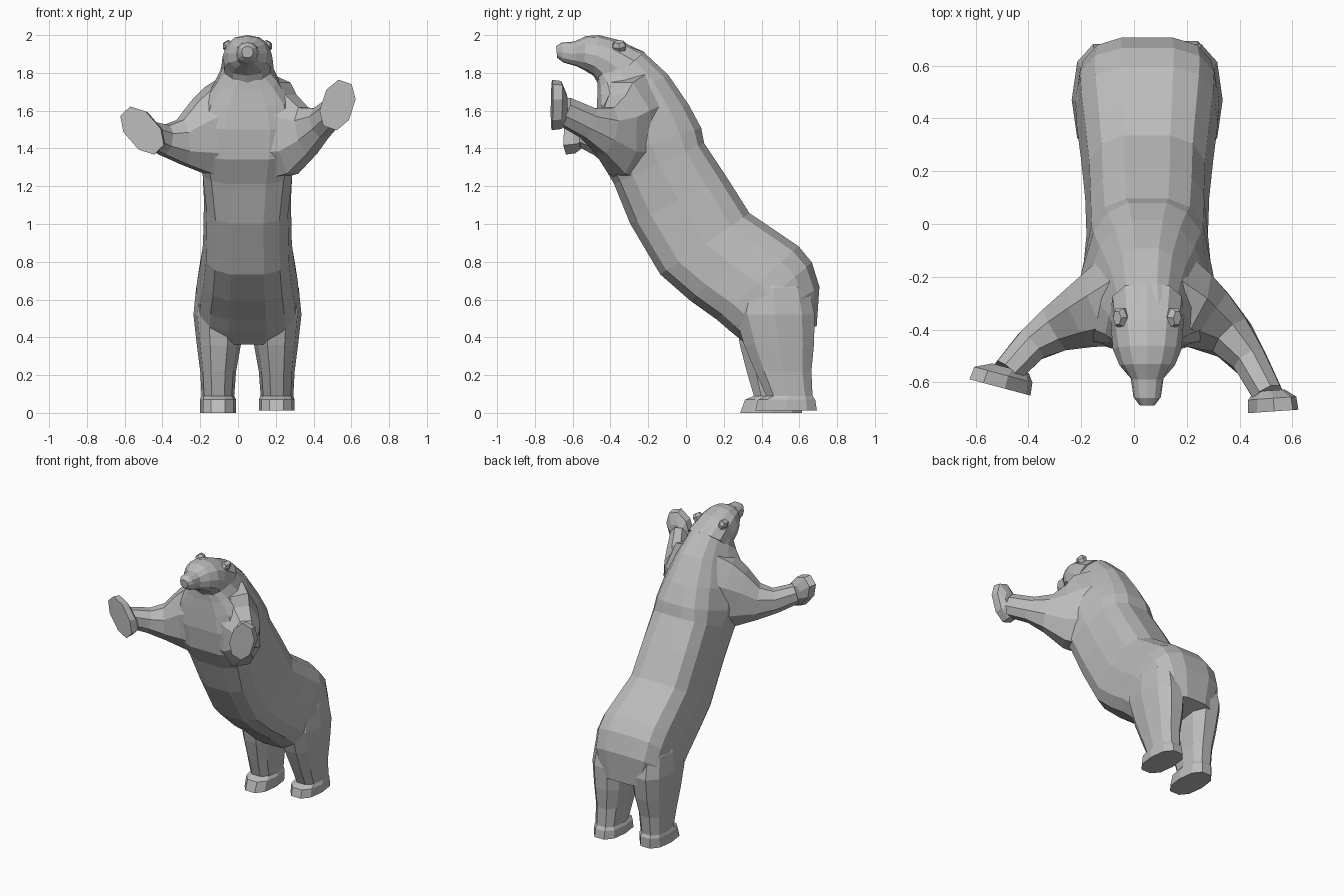
import bpy, bmesh
from math import sin, cos, pi, radians, copysign
from mathutils import Vector, Matrix

cube = bpy.data.objects.get("Cube")
if cube:
    bpy.data.objects.remove(cube, do_unlink=True)

fur = bpy.data.materials.new("grey fur")
fur.use_nodes = True
FUR = (0.5, 0.5, 0.5, 1)
fur.diffuse_color = FUR
fur.node_tree.nodes["Principled BSDF"].inputs["Base Color"].default_value = FUR
MID = 0.05  # x of the body's plane of symmetry


def finish(name, bm):
    bmesh.ops.recalc_face_normals(bm, faces=bm.faces)
    mesh = bpy.data.meshes.new(name)
    bm.to_mesh(mesh)
    bm.free()
    mesh.materials.append(fur)
    obj = bpy.data.objects.new(name, mesh)
    bpy.context.collection.objects.link(obj)
    return obj


def ring(center, u, v, n, power=1.0, turn=0.0, taper=0.0):
    """Closed, squared oval spanned by half axes u and v, narrowed towards v."""
    pts = []
    for i in range(n):
        a = 2 * pi * (i + turn) / n
        c, s = (copysign(abs(t) ** power, t) for t in (cos(a), sin(a)))
        pts.append(Vector(center) + u * c * (1 - taper * s) + v * s)
    return pts


def loft(name, rings):
    """Skin a list of equal rings and cap both ends."""
    bm = bmesh.new()
    rows = [[bm.verts.new(p) for p in r] for r in rings]
    n = len(rows[0])
    for a, b in zip(rows, rows[1:]):
        for i in range(n):
            j = (i + 1) % n
            bm.faces.new((a[i], a[j], b[j], b[i]))
    bm.faces.new(rows[0])
    bm.faces.new(rows[-1])
    return finish(name, bm)


def body_part(name, stations, n, power):
    """Loft sections given by back point, belly point, half width and taper."""
    rings = []
    for by, bz, fy, fz, half, taper in stations:
        back, belly = Vector((MID, by, bz)), Vector((MID, fy, fz))
        rings.append(ring((back + belly) / 2, Vector((half, 0, 0)),
                          (back - belly) / 2, n, power, 0, taper))
    return loft(name, rings)


# Head, from nose to nape
body_part("head", [
    (-.688, 1.94, -.682, 1.88, .03, 0),
    (-.66, 1.96, -.65, 1.855, .052, 0),
    (-.59, 1.966, -.58, 1.835, .062, 0),
    (-.53, 1.995, -.54, 1.815, .105, .1),
    (-.46, 2.0, -.49, 1.785, .13, .1),
    (-.36, 1.975, -.47, 1.75, .135, 0),
    (-.22, 1.91, -.46, 1.70, .14, -.1),
], 12, .85)

# Torso, from neck to rump
body_part("torso", [
    (-.36, 1.965, -.47, 1.76, .12, 0),
    (-.22, 1.91, -.47, 1.71, .145, .3),
    (-.09, 1.79, -.475, 1.62, .195, .4),
    (.02, 1.63, -.48, 1.50, .24, .35),
    (.085, 1.51, -.46, 1.34, .25, .22),
    (.10, 1.43, -.385, 1.21, .24, .1),
    (.22, 1.25, -.30, 1.0, .23, 0),
    (.34, 1.06, -.14, .73, .235, 0),
    (.46, .98, .02, .59, .25, 0),
    (.60, .885, .16, .49, .268, 0),
    (.67, .80, .23, .43, .272, 0),
    (.71, .67, .28, .39, .26, 0),
    (.695, .46, .32, .36, .20, 0),
], 14, .66)

# Hind legs with flat feet: height, front, back, inner and outer offset
LEG = [(.78, .32, .60, .08, .23), (.66, .27, .66, .03, .272),
       (.52, .25, .69, .02, .286), (.36, .30, .685, .035, .268),
       (.22, .36, .67, .06, .25), (.09, .42, .675, .07, .243),
       (.07, .375, .69, .06, .25), (.0, .36, .70, .06, .25)]
for side, label, stride, lift in ((1, "left", 0, .012), (-1, "right", -.08, 0)):
    rings = []
    for z, front, back, inner, outer in LEG:
        shift = stride * max(0, 1 - z / .5)
        rings.append(ring((MID + side * (inner + outer) / 2,
                           (front + back) / 2 + shift, max(z, lift)),
                          Vector(((outer - inner) / 2, 0, 0)),
                          Vector((0, (back - front) / 2, 0)), 10, .8))
    loft(label + "_hind_leg", rings)


def arm(name, stations):
    """Tube through points, each with a sideways and an upright radius."""
    pts = [Vector(s[0]) for s in stations]
    rings = []
    for i, (p, wide, tall) in enumerate(stations):
        d = (pts[min(i + 1, len(pts) - 1)] - pts[max(i - 1, 0)]).normalized()
        u = d.cross(Vector((0, 0, 1))).normalized()
        rings.append(ring(p, u * wide, u.cross(d) * tall, 8, .95, .5))
    loft(name, rings)


def paw(name, center, lean, yaw, long, wide):
    """Flat eight-sided pad facing forward, narrowing to the wrist behind."""
    rot = Matrix.Rotation(radians(yaw), 3, 'Z') @ Matrix.Rotation(radians(lean), 3, 'Y')
    u, v, fwd = (rot @ Vector(a) for a in ((wide, 0, 0), (0, 0, long), (0, -1, 0)))
    c = Vector(center)
    loft(name, [ring(c - fwd * .05 - v * .2, u * .6, v * .6, 8, .9, .5),
                ring(c - fwd * .02, u * .95, v * .95, 8, .9, .5),
                ring(c + fwd * .03, u, v, 8, .9, .5)])


# Raised front legs, broad at the shoulder
arm("left_front_leg", [((.09, -.26, 1.52), .20, .30), ((.20, -.315, 1.49), .165, .285),
                       ((.285, -.365, 1.475), .135, .225), ((.37, -.43, 1.495), .095, .135),
                       ((.44, -.52, 1.535), .07, .09), ((.51, -.65, 1.60), .06, .08)])
arm("right_front_leg", [((.01, -.26, 1.51), .20, .30), ((-.10, -.31, 1.475), .165, .275),
                        ((-.195, -.35, 1.46), .13, .21), ((-.30, -.40, 1.435), .095, .125),
                        ((-.39, -.46, 1.445), .07, .085), ((-.48, -.56, 1.48), .06, .07)])
paw("left_paw", (.525, -.68, 1.63), 18, 4, .138, .088)
paw("right_paw", (-.5, -.59, 1.495), -42, -15, .148, .088)

# Ears
for side, label in ((1, "left"), (-1, "right")):
    out = Vector((side * .5, -.1, .85)).normalized()
    u = out.cross(Vector((0, 1, 0))).normalized()
    v = out.cross(u)
    base = Vector((MID + side * .085, -.35, 1.915))
    loft(label + "_ear", [ring(base, u * .025, v * .03, 6),
                          ring(base + out * .035, u * .032, v * .042, 6),
                          ring(base + out * .058, u * .018, v * .028, 6)])
